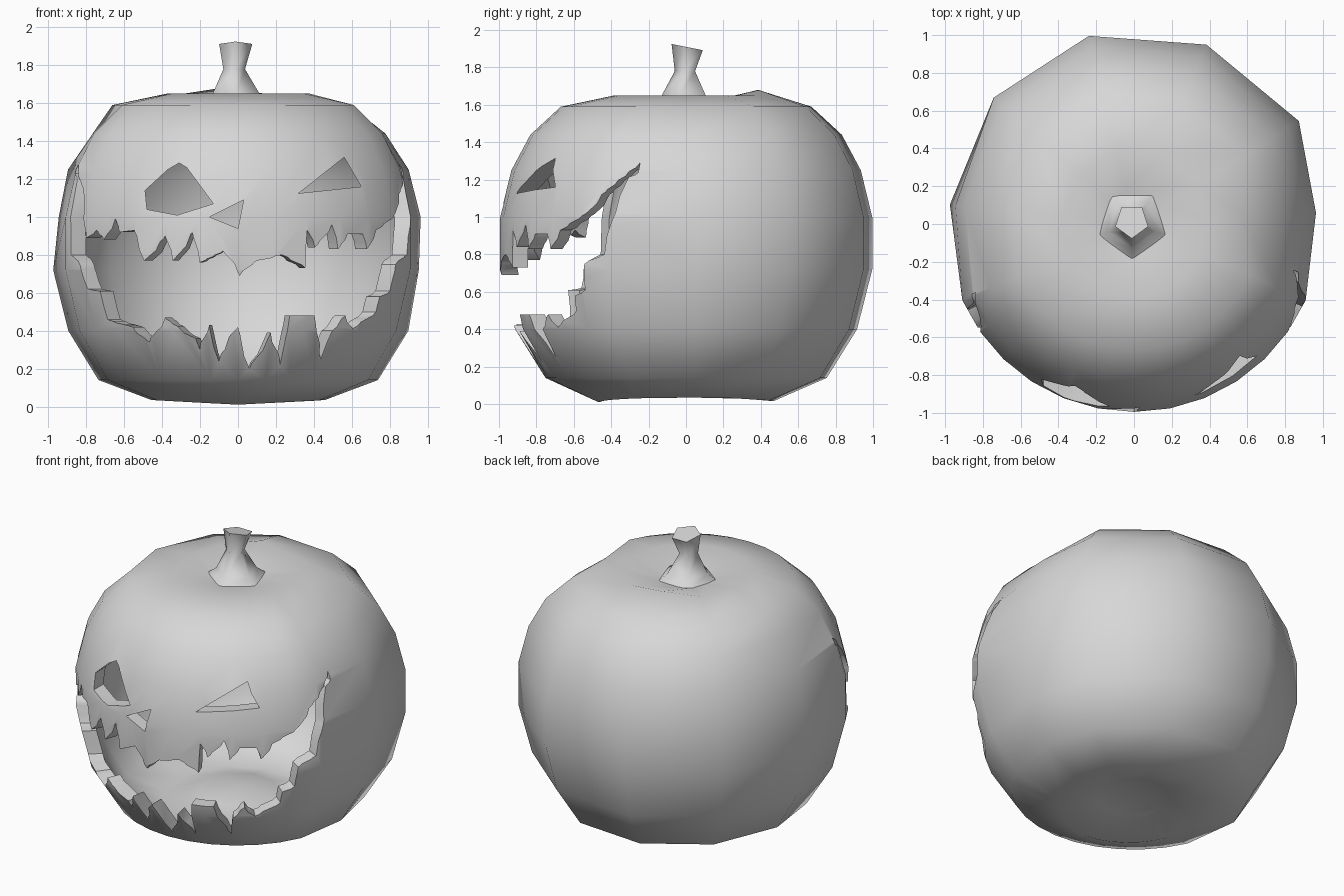
import bpy, bmesh
from math import sin, cos, asin, radians, degrees, pi

default = bpy.data.objects.get("Cube")
if default:
    bpy.data.objects.remove(default, do_unlink=True)

GREY = (0.68, 0.68, 0.68, 1.0)
skin = bpy.data.materials.new("plain grey")
skin.use_nodes = True
skin.diffuse_color = GREY
skin.node_tree.nodes["Principled BSDF"].inputs["Base Color"].default_value = GREY


def make_object(name, bm, triangulate=False):
    """Turn a bmesh into a linked object with outward normals."""
    bmesh.ops.recalc_face_normals(bm, faces=bm.faces)
    if triangulate:
        bmesh.ops.triangulate(bm, faces=bm.faces)
    mesh = bpy.data.meshes.new(name)
    bm.to_mesh(mesh)
    bm.free()
    mesh.materials.append(skin)
    obj = bpy.data.objects.new(name, mesh)
    bpy.context.collection.objects.link(obj)
    return obj


def bridge(bm, lower, upper):
    """Join two closed rings of vertices with quads."""
    count = len(lower)
    for i in range(count):
        j = (i + 1) % count
        bm.faces.new((lower[i], lower[j], upper[j], upper[i]))


def interpolate(points, t):
    """Piecewise linear lookup in a list of (t, value), clamped at the ends."""
    if t <= points[0][0]:
        return points[0][1]
    for (t0, v0), (t1, v1) in zip(points, points[1:]):
        if t <= t1:
            return v0 + (v1 - v0) * (t - t0) / (t1 - t0)
    return points[-1][1]


def polar(angle, radius, z):
    """Angle in degrees from the front (-y) towards +x."""
    a = radians(angle)
    return (radius * sin(a), -radius * cos(a), z)


def select_only(obj):
    bpy.ops.object.select_all(action='DESELECT')
    obj.select_set(True)
    bpy.context.view_layer.objects.active = obj


# Side profile (radius, height) between the bottom and top dimples
PROFILE = [(0.22, 0.08), (0.46, 0.01), (0.74, 0.14), (0.90, 0.4), (0.98, 0.72),
           (0.98, 1.0), (0.92, 1.25), (0.82, 1.44), (0.66, 1.59), (0.38, 1.65),
           (0.17, 1.61)]
RADIUS_AT = [(z, r) for r, z in PROFILE[1:-1]]

# Plan outline: fine steps across the face, coarse uneven facets behind
OUTLINE = [(a, 1.015) for a in range(-66, 67, 11)]
OUTLINE += [(93.5, 1.0), (122, 1.05), (158, 1.045), (193.5, 1.045), (228, 1.02), (264, 1.0)]

# Uneven growth of the two side columns, from the belly ring up to the shoulder
BELLY = 4
UNEVEN = {93.5: (0.975, 0.985, 0.98, 0.95, 0.88), 264: (1.0, 0.97, 0.98, 0.94, 1.01)}


def skin_point(angle, scale, ring):
    r, z = PROFILE[ring]
    growth = UNEVEN.get(angle, ())
    if 0 <= ring - BELLY < len(growth):
        r *= growth[ring - BELLY]
    if ring == 1:
        z += 0.025 * abs(sin(radians(angle)))   # underside rests on front and back
    if ring == 9 and angle == 193.5:
        z += 0.03                               # bump behind the stem
    return polar(angle, r * scale, z)


def build_shell():
    bm = bmesh.new()
    rings = [[bm.verts.new(skin_point(a, s, k)) for a, s in OUTLINE]
             for k in range(len(PROFILE))]
    for lower, upper in zip(rings, rings[1:]):
        bridge(bm, lower, upper)
    for ring, height in ((rings[0], 0.11), (rings[-1], 1.6)):
        pole = bm.verts.new((0, 0, height))
        for i, v in enumerate(ring):
            bm.faces.new((v, ring[(i + 1) % len(ring)], pole))
    return make_object("pumpkin_shell", bm)


# Jagged lips as (x, z) seen straight on
UPPER_LIP = [(-0.83, 1.28), (-0.80, 1.08), (-0.79, 0.89), (-0.74, 0.93), (-0.70, 0.88),
             (-0.64, 0.99), (-0.62, 0.92), (-0.54, 0.93), (-0.49, 0.77), (-0.38, 0.9),
             (-0.34, 0.77), (-0.24, 0.92), (-0.2, 0.76), (-0.08, 0.82), (0.01, 0.69),
             (0.1, 0.77), (0.23, 0.8), (0.35, 0.73), (0.36, 0.93), (0.4, 0.84),
             (0.49, 0.96), (0.52, 0.83), (0.57, 0.91), (0.65, 0.91), (0.67, 0.83),
             (0.72, 0.93), (0.82, 1.02), (0.84, 1.12), (0.87, 1.29)]
LOWER_LIP = [(-0.83, 1.23), (-0.87, 0.8), (-0.82, 0.74), (-0.78, 0.62), (-0.72, 0.61),
             (-0.68, 0.46), (-0.55, 0.42), (-0.46, 0.34), (-0.38, 0.47), (-0.22, 0.36),
             (-0.2, 0.3), (-0.15, 0.43), (-0.1, 0.24), (0, 0.42), (0.06, 0.2),
             (0.17, 0.39), (0.22, 0.22), (0.27, 0.48), (0.4, 0.48), (0.43, 0.25),
             (0.49, 0.4), (0.56, 0.48), (0.6, 0.41), (0.72, 0.5), (0.74, 0.58),
             (0.79, 0.61), (0.82, 0.75), (0.88, 0.8), (0.9, 1.02), (0.87, 1.24)]


def wrap_lip(points):
    """Wrap a lip around the body: (x, z) becomes (angle, z), always advancing."""
    wrapped = []
    for x, z in points:
        ratio = x / interpolate(RADIUS_AT, z)
        angle = degrees(asin(max(-0.96, min(0.96, ratio))))
        if wrapped:
            angle = max(angle, wrapped[-1][0] + 0.4)
        wrapped.append((angle, z))
    return wrapped


def build_mouth_cutter():
    upper, lower = wrap_lip(UPPER_LIP), wrap_lip(LOWER_LIP)
    start, end = upper[0][0], upper[-1][0]
    angles = sorted({round(a, 2) for a, z in upper + lower if start <= a <= end})
    bm = bmesh.new()
    sections = []
    for a in angles:
        top = interpolate(upper, a)
        low = min(interpolate(lower, a), top - 0.03)
        corners = ((0.55, low), (1.35, low), (1.35, top), (0.55, top))
        sections.append([bm.verts.new(polar(a, r, z)) for r, z in corners])
    for near, far in zip(sections, sections[1:]):
        bridge(bm, near, far)
    bm.faces.new(sections[0])
    bm.faces.new(sections[-1])
    return make_object("mouth_cutter", bm, triangulate=True)


def build_face_cutter(name, outline):
    """Straight prism through the front wall."""
    bm = bmesh.new()
    front, back = ([bm.verts.new((x, y, z)) for x, z in outline] for y in (-1.3, -0.45))
    bridge(bm, front, back)
    bm.faces.new(front)
    bm.faces.new(back)
    return make_object(name, bm)


RIGHT_EYE = [(-0.49, 1.14), (-0.37, 1.25), (-0.31, 1.285), (-0.27, 1.26), (-0.13, 1.07),
             (-0.32, 1.01), (-0.48, 1.04)]
LEFT_EYE = [(0.32, 1.125), (0.56, 1.315), (0.65, 1.16)]
NOSE = [(-0.15, 1.0), (0.03, 1.09), (0.0, 0.94)]

# Hollow body with carved face
shell = build_shell()
wall = shell.modifiers.new("wall", 'SOLIDIFY')
wall.thickness = 0.09
wall.offset = -1
cutters = [build_mouth_cutter(),
           build_face_cutter("right_eye_cutter", RIGHT_EYE),
           build_face_cutter("left_eye_cutter", LEFT_EYE),
           build_face_cutter("nose_cutter", NOSE)]
for cutter in cutters:
    cut = shell.modifiers.new(cutter.name, 'BOOLEAN')
    cut.operation = 'DIFFERENCE'
    cut.solver = 'EXACT'
    cut.object = cutter
    cutter.hide_render = True
select_only(shell)
for name in [m.name for m in shell.modifiers]:
    bpy.ops.object.modifier_apply(modifier=name)
for cutter in cutters:
    bpy.data.objects.remove(cutter, do_unlink=True)

# Five-sided stem with a flared foot: (centre x, centre y, height, radius)
STEM = [(-0.01, 0.0, 1.6, 0.2), (-0.01, 0.0, 1.65, 0.13), (-0.02, 0.0, 1.78, 0.06),
        (-0.012, 0.015, 1.91, 0.092)]
bm = bmesh.new()
rings = []
for cx, cy, z, r in STEM:
    turns = [2 * pi * i / 5 - pi / 2 for i in range(5)]
    rings.append([bm.verts.new((cx + r * cos(t), cy + r * sin(t), z)) for t in turns])
for v in rings[-1]:
    v.co.z -= v.co.y * 0.2
for lower, upper in zip(rings, rings[1:]):
    bridge(bm, lower, upper)
bm.faces.new(rings[0])
bm.faces.new(rings[-1])
stem = make_object("stem", bm)

# Soft skin, crisp carved edges
for obj, angle in ((shell, 42), (stem, 80)):
    select_only(obj)
    bpy.ops.object.shade_smooth_by_angle(angle=radians(angle))
